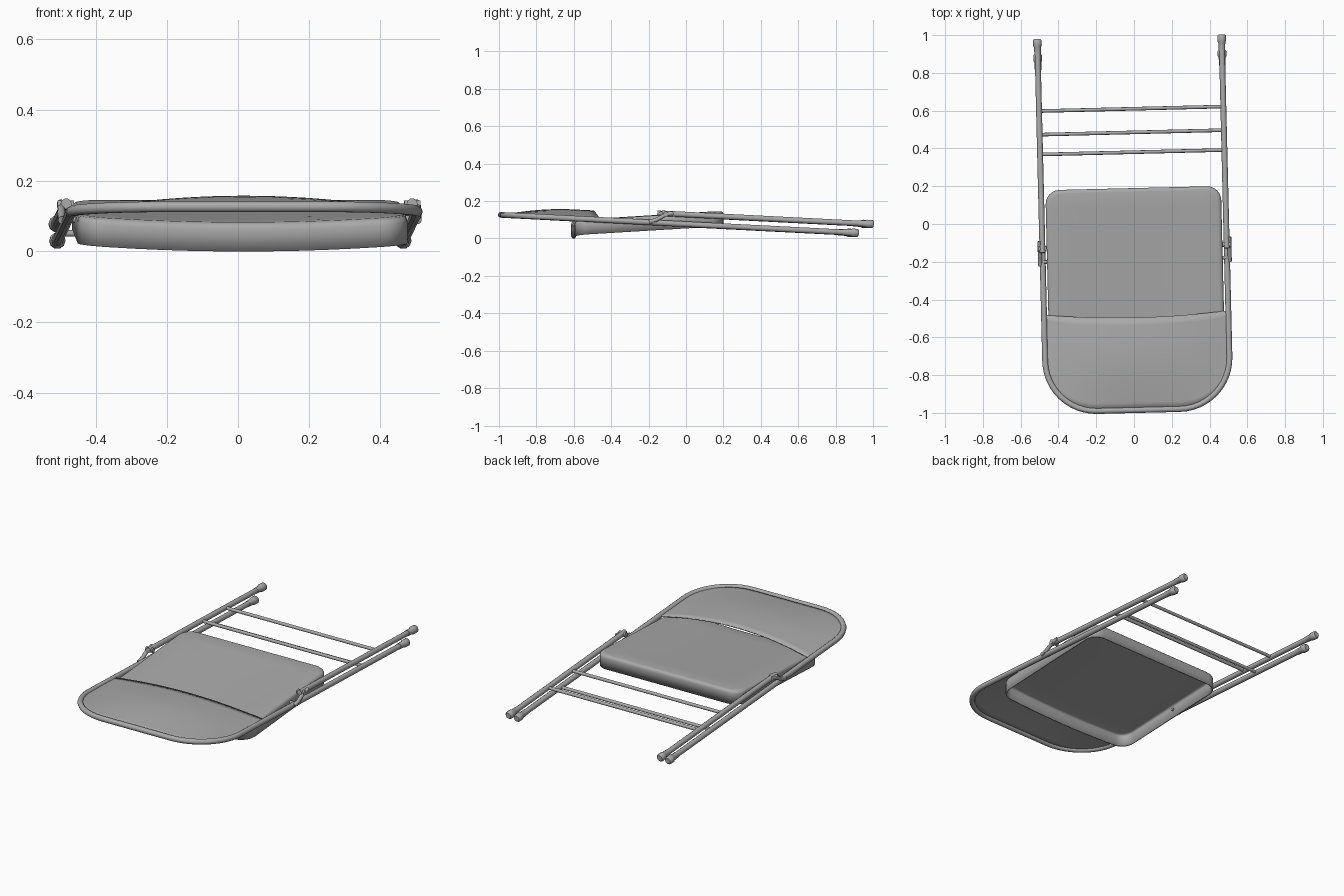
import bpy, bmesh, math
from mathutils import Matrix, Vector

cube = bpy.data.objects.get("Cube")
if cube:
    bpy.data.objects.remove(cube)

grey = bpy.data.materials.new("grey_metal")
grey.use_nodes = True
COLOUR = (0.4, 0.4, 0.4, 1)
grey.diffuse_color = COLOUR
grey.node_tree.nodes["Principled BSDF"].inputs["Base Color"].default_value = COLOUR

TWIST = Matrix.Rotation(math.radians(1.4), 4, 'Z')   # chair lies slightly turned
HALF, TUBE = 0.488, 0.0155                           # tube spacing and radius
BEND = 0.27                                          # bend radius of the back frame
BEND_X, BEND_Y = HALF - BEND, -0.715


def frame_z(y):
    return 0.126 - 0.051 * (y + 0.985)


def leg_z(y):
    return 0.134 - 0.051 * (y + 0.13)


def finish(obj, angle=40):
    obj.data.materials.clear()
    obj.data.materials.append(grey)
    bpy.ops.object.select_all(action='DESELECT')
    obj.select_set(True)
    bpy.context.view_layer.objects.active = obj
    bpy.ops.object.shade_smooth_by_angle(angle=math.radians(angle))
    obj.data.transform(TWIST)


def tube(name, points, radius, scales=None):
    curve = bpy.data.curves.new(name, 'CURVE')
    curve.dimensions = '3D'
    curve.bevel_depth = radius
    curve.bevel_resolution = 3
    curve.use_fill_caps = True
    spline = curve.splines.new('POLY')
    spline.points.add(len(points) - 1)
    for i, p in enumerate(points):
        spline.points[i].co = (*p, 1)
        spline.points[i].radius = scales[i] if scales else 1
    obj = bpy.data.objects.new(name, curve)
    bpy.context.collection.objects.link(obj)
    bpy.ops.object.select_all(action='DESELECT')
    obj.select_set(True)
    bpy.context.view_layer.objects.active = obj
    bpy.ops.object.convert(target='MESH')
    finish(bpy.context.object)


def shell(name, bm, thickness):
    bmesh.ops.recalc_face_normals(bm, faces=bm.faces)
    if sum(f.normal.z * f.calc_area() for f in bm.faces) < 0:
        bmesh.ops.reverse_faces(bm, faces=bm.faces)
    mesh = bpy.data.meshes.new(name)
    bm.to_mesh(mesh)
    bm.free()
    obj = bpy.data.objects.new(name, mesh)
    bpy.context.collection.objects.link(obj)
    mod = obj.modifiers.new("sheet", 'SOLIDIFY')
    mod.thickness = thickness
    mod.offset = -1
    finish(obj)


# Back frame: one bent tube running down into the lower legs
path = [(HALF, y, frame_z(y)) for y in (0.88, 0.3, -0.3)]
for i in range(13):
    a = math.pi / 2 * i / 12
    y = BEND_Y - BEND * math.sin(a)
    path.append((BEND_X + BEND * math.cos(a), y, frame_z(y)))
path += [(-x, y, z) for x, y, z in reversed(path)]
tube("back_frame", path, TUBE)


def foot(name, x, tip, height):
    ys = [tip - d for d in (0.085, 0.045, 0.035, 0.008, 0)]
    tube(name, [(x, y, height(y)) for y in ys], 0.023, [0.75, 0.8, 1, 1, 0.7])


# Upper legs, feet and folding hinges on both sides
for side, s in (("left", 1), ("right", -1)):
    x = s * HALF
    tube(side + "_upper_leg", [(x, y, leg_z(y)) for y in (-0.14, 0.97)], TUBE)
    foot(side + "_upper_foot", x, 0.992, leg_z)
    foot(side + "_lower_foot", x, 0.912, frame_z)
    hx = s * (HALF + 0.014)
    tube(side + "_hinge_link", [(hx, -0.21, 0.088), (hx, -0.17, 0.1),
                                (hx, -0.12, 0.128), (hx, -0.08, 0.136)], 0.011)
    tube(side + "_hinge_pin", [(s * 0.466, -0.12, 0.131), (s * 0.512, -0.12, 0.131)], 0.014)
    tube(side + "_seat_pin", [(s * 0.45, -0.19, 0.091), (s * 0.51, -0.19, 0.091)], 0.01)

# Crossbars between the legs
for name, y, height in (("front_crossbar", 0.38, leg_z), ("frame_crossbar", 0.485, frame_z),
                        ("rear_crossbar", 0.61, leg_z)):
    tube(name, [(-HALF, y, height(y)), (HALF, y, height(y))], 0.0095)

# Backrest: arched sheet filling the bend of the frame
bm = bmesh.new()
COLS, ROWS = 32, 12
grid = []
for i in range(COLS + 1):
    s = math.sin(math.pi * (i / COLS - 0.5))
    x = s * (HALF - 0.004)
    over = max(0, abs(x) - BEND_X)
    front = BEND_Y - math.sqrt(BEND ** 2 - over ** 2)
    rear = -0.495 + 0.025 * s * s
    column = []
    for j in range(ROWS + 1):
        t = j / ROWS
        y = front + (rear - front) * t
        bulge = 0.046 * (1 - s * s) * math.sin(math.pi / 2 * min(1, t * 1.3))
        column.append(bm.verts.new((x, y, frame_z(y) + 0.003 + bulge)))
    grid.append(column)
for a, b in zip(grid, grid[1:]):
    for j in range(ROWS):
        bm.faces.new((a[j], b[j], b[j + 1], a[j + 1]))
shell("backrest", bm, 0.006)

# Seat: shallow pan, open underneath, with rounded corners and a sagging front
bm = bmesh.new()
W, FRONT, REAR, R = 0.465, -0.605, 0.19, 0.075
MID, LEN = (FRONT + REAR) / 2, (REAR - FRONT) / 2
outline = []
corners = [(1, 1), (-1, 1), (-1, -1), (1, -1)]
for k, (cx, cy) in enumerate(corners):
    for i in range(7):
        a = math.pi / 2 * (k + i / 6)
        outline.append(Vector((cx * (W - R) + R * math.cos(a), cy * (LEN - R) + R * math.sin(a))))
    nx, ny = corners[(k + 1) % 4]
    if cy == ny:                       # extra points so front and rear edges can curve
        for i in range(1, 10):
            outline.append(Vector(((W - R) * (cx + (nx - cx) * i / 10), cy * LEN)))


def seat_point(p, scale, drop):
    x, y = p.x * scale, p.y * scale
    t = (y + LEN) / (2 * LEN)
    sag = 0.018 * (1 - (x / W) ** 2) * (1 - t)
    return bm.verts.new((x, y + MID, 0.099 + 0.048 * t - sag - drop))


rings = []
for scale, drop in ((0.25, 0), (0.5, 0), (0.75, 0), (0.95, 0), (0.98, 0.003),
                    (0.995, 0.01), (1, 0.02), (1, 0.081)):
    rings.append([seat_point(p, scale, drop) for p in outline])
n = len(outline)
centre = seat_point(Vector((0, 0)), 1, 0)
for i in range(n):
    bm.faces.new((centre, rings[0][i], rings[0][(i + 1) % n]))
for a, b in zip(rings, rings[1:]):
    for i in range(n):
        bm.faces.new((a[i], b[i], b[(i + 1) % n], a[(i + 1) % n]))
shell("seat", bm, 0.008)
